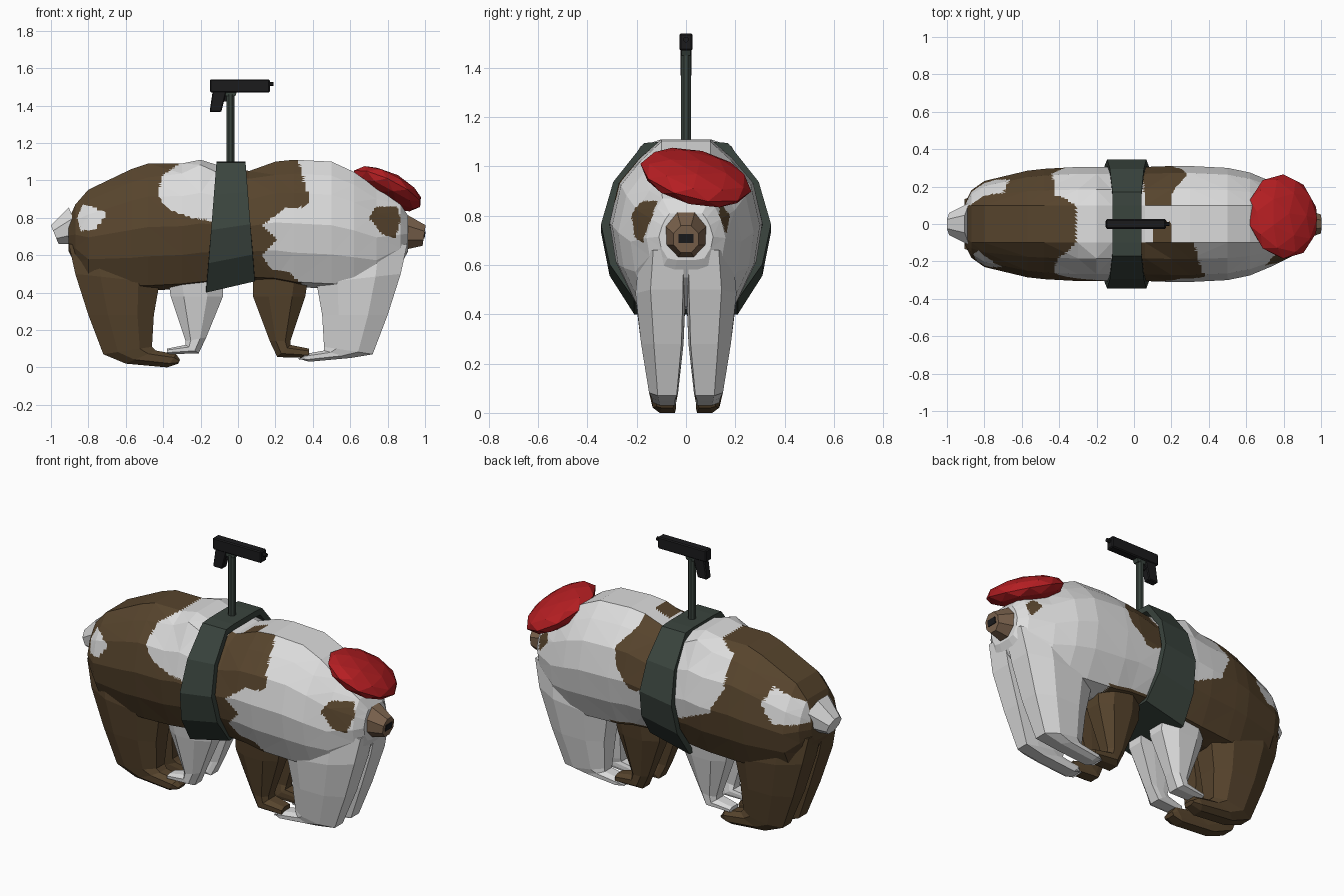
import bpy, bmesh, math
from mathutils import Matrix, Vector

if "Cube" in bpy.data.objects:
    bpy.data.objects.remove(bpy.data.objects["Cube"], do_unlink=True)


def make_material(name, red, green, blue):
    mat = bpy.data.materials.new(name)
    mat.use_nodes = True
    mat.diffuse_color = (red, green, blue, 1)
    mat.node_tree.nodes["Principled BSDF"].inputs["Base Color"].default_value = (red, green, blue, 1)
    return mat


white = make_material("white fur", .72, .72, .72)
brown = make_material("brown fur", .095, .058, .026)
tan = make_material("tan snout", .2, .125, .075)
red = make_material("red felt", .46, .013, .016)
green = make_material("dark green strap", .042, .058, .048)
black = make_material("black metal", .011, .011, .012)


def finish(name, bm, *materials):
    bmesh.ops.recalc_face_normals(bm, faces=bm.faces)
    mesh = bpy.data.meshes.new(name)
    bm.to_mesh(mesh)
    bm.free()
    for mat in materials:
        mesh.materials.append(mat)
    obj = bpy.data.objects.new(name, mesh)
    bpy.context.collection.objects.link(obj)
    return obj


def loft(bm, rings, capped=True):
    """Skin a row of closed rings that have equal point counts."""
    loops = [[bm.verts.new(point) for point in ring] for ring in rings]
    for first, second in zip(loops, loops[1:]):
        for i in range(len(first)):
            j = (i + 1) % len(first)
            bm.faces.new((first[i], first[j], second[j], second[i]))
    if capped:
        bm.faces.new(loops[0])
        bm.faces.new(loops[-1])


def mirrored(half):
    return half + [(-y, z) for y, z in reversed(half)]


def plate(name, outline, half_width, mat, chamfer=0):
    """Extrude an x-z outline across y, with optional beveled edges."""
    bm = bmesh.new()
    loft(bm, [[(x, y, z) for x, z in outline] for y in (-half_width, half_width)])
    if chamfer:
        bmesh.ops.bevel(bm, geom=bm.edges[:], offset=chamfer, segments=1, affect='EDGES')
    return finish(name, bm, mat)


def tube(name, start, end, size_start, size_end, mat, sides=8):
    """Tapered prism between two points; sizes are the two half extents."""
    start, end = Vector(start), Vector(end)
    side = Vector((0, 1, 0))
    up = (end - start).normalized().cross(side)
    angles = [math.tau * (i + .5) / sides for i in range(sides)]
    bm = bmesh.new()
    loft(bm, [[centre + side * wide * math.cos(a) + up * high * math.sin(a) for a in angles]
              for centre, (wide, high) in ((start, size_start), (end, size_end))])
    return finish(name, bm, mat)


def inside(x, z, outline):
    hit = False
    for (ax, az), (bx, bz) in zip(outline, outline[1:] + outline[:1]):
        if (az > z) != (bz > z) and x < ax + (z - az) * (bx - ax) / (bz - az):
            hit = not hit
    return hit


def body_ring(x, top, low, wide, shoulder=.89):
    """Cross-section with a flat strip along the back and a widest line halfway up."""
    strip = min(.1, wide * .6)
    half = [(strip, 1), ((strip + wide * .88) / 2, shoulder), (wide * .88, .74), (wide, .5),
            (wide * .92, .27), (wide * .68, .04), (wide * .33, 0)]
    return [(x, y, low + z * (top - low)) for y, z in mirrored(half)]


# Body: rings along x, given as x, top, bottom, half width and shoulder height
stations = [
    (-.905, .79, .62, .11), (-.87, .87, .55, .18), (-.8, .95, .44, .23), (-.57, 1.06, .41, .285),
    (-.48, 1.09, .41, .295), (-.3, 1.09, .42, .305, .92), (-.2, 1.11, .43, .305, .96),
    (-.12, 1.085, .44, .305, .94), (.06, 1.05, .46, .305, .93), (.2, 1.1, .45, .31),
    (.3, 1.11, .43, .31), (.5, 1.1, .42, .3), (.62, 1.045, .42, .275), (.74, .96, .43, .225),
    (.87, .87, .55, .16), (.91, .81, .62, .11)]
body = bmesh.new()
loft(body, [body_ring(*station) for station in stations])
bmesh.ops.triangulate(body, faces=body.faces)
bmesh.ops.subdivide_edges(body, edges=body.edges[:], cuts=9, use_grid_fill=True)

# Coat patches, as side outlines in x and z; each later one paints over the former
right_coat = [
    (1, [(-1, 0), (-1, 1.2), (-.31, 1.2), (-.31, 1.09), (-.4, 1.03), (-.43, .93), (-.38, .85),
         (-.25, .8), (-.05, .77), (.02, .8), (.02, 1.2), (.27, 1.2), (.34, 1.06), (.36, .96),
         (.39, .9), (.36, .86), (.25, .85), (.13, .76), (.21, .68), (.13, .6), (.17, .53),
         (.29, .5), (.38, .4), (.38, 0)]),
    (0, [(-.86, .8), (-.83, .87), (-.78, .86), (-.7, .82), (-.76, .74), (-.84, .73)]),
    (1, [(.7, .8), (.74, .86), (.85, .86), (.87, .79), (.84, .69), (.77, .71)])]
left_coat = [
    (1, [(-1, 0), (-1, 1.2), (-.31, 1.2), (-.31, 1.09), (-.42, 1.05), (-.44, .88), (-.36, .73),
         (-.2, .66), (-.05, .6), (0, .4), (0, 0)]),
    (1, [(.1, 1.2), (.2, 1.2), (.2, 1.05), (.28, .95), (.26, .85), (.15, .73), (.04, .76), (.05, 1)]),
    (1, [(.08, .3), (.08, .5), (.35, .47), (.37, .3)]),
    (0, [(-.9, .75), (-.88, .86), (-.7, .93), (-.66, .84), (-.74, .74)]),
    (1, [(.79, .8), (.82, .85), (.87, .8), (.86, .72)])]
for face in body.faces:
    spot = face.calc_center_median()
    if abs(spot.y) < .1 and spot.z > 1 and spot.x > 0:  # narrow half band across the back
        face.material_index = int(.1 < spot.x < .2 and spot.y < .01)
        continue
    for index, outline in (right_coat if spot.y < 0 else left_coat):
        if inside(spot.x, spot.z, outline):
            face.material_index = index
    if abs(spot.y) < .1 and spot.z > .8 and -.9 < spot.x < -.5:
        face.material_index = 1
finish("body", body, white, brown)

# Legs: rings run down the limb and along the foot (heel x, z, toe-side x, z, inner y, outer y)
hind = [(-.905, .66, -.4, .6, 0, .19), (-.87, .5, -.42, .45, .002, .205),
        (-.8, .28, -.45, .28, .01, .182), (-.72, .07, -.46, .11, .032, .15),
        (-.6, .02, -.44, .09, .04, .14), (-.38, 0, -.33, .07, .04, .135), (-.32, .02, -.31, .04, .05, .12)]
fore = [(-x, z + (.03 if z < .05 else 0), -u + .02 * (w < .1), w, near, far)
        for x, z, u, w, near, far in hind]
inner_fore = [(.08, .52, .38, .52, .02, .2), (.08, .38, .36, .38, .03, .18), (.17, .14, .28, .14, .05, .14),
              (.21, .055, .28, .12, .04, .14), (.38, .05, .38, .1, .05, .13)]
inner_hind = [(-x, z + (.02 if z < .2 else 0), -u, w, near, far)
              for x, z, u, w, near, far in inner_fore]


def leg(name, path, side, mat):
    rings = []
    for ax, az, bx, bz, near, far in path:
        trim = (far - near) * .3
        rows = [(0, near + trim / 6), (0, far - trim), (.3, far), (.75, far), (1, far - trim),
                (1, near + trim / 6), (.7, near), (.3, near)]
        rings.append([(ax + (bx - ax) * t, side * y, az + (bz - az) * t) for t, y in rows])
    bm = bmesh.new()
    loft(bm, rings)
    finish(name, bm, mat)


for side, word in ((-1, "right"), (1, "left")):
    leg(word + "_hind_leg", hind, side, brown)
    leg(word + "_fore_leg", fore, side, white)
    leg(word + "_inner_fore_leg", inner_fore, side, brown)
    leg(word + "_inner_hind_leg", inner_hind, side, white)

# Strap: a band around the body that widens downward, with a slanted lower edge
band = mirrored([(.1, 1.1), (.17, 1.095), (.295, .93), (.345, .75), (.31, .58), (.21, .43), (.1, .43)])


def strap_ring(top_x, flare, lift, shrink):
    ring = []
    for y, z in band:
        drop = (1.1 - z) / .67
        ring.append((top_x + flare * drop, y * shrink, .75 + (z - .75) * shrink + lift * drop))
    return ring


back_edge, front_edge = (-.115, -.055, -.03), (.04, .05, .03)
strap = bmesh.new()
loft(strap, [strap_ring(*back_edge, .9), strap_ring(*back_edge, 1), strap_ring(*front_edge, 1),
             strap_ring(*front_edge, .9), strap_ring(*back_edge, .9)], capped=False)
bmesh.ops.remove_doubles(strap, verts=strap.verts, dist=.0001)
finish("strap", strap, green)

# Snout, nose and tail
tube("snout", (.895, 0, .72), (.995, 0, .705), (.092, .102), (.055, .06), tan)
tube("nose", (.97, 0, .712), (1, 0, .707), (.043, .026), (.043, .026), black, sides=4)
tube("tail", (-.865, 0, .757), (-.98, 0, .71), (.122, .115), (.064, .058), white)

# Beret, tilted forward and to the left
cap = bmesh.new()
bmesh.ops.create_icosphere(cap, subdivisions=2, radius=1)
cap.transform(Matrix.Translation((.797, .04, .955)) @ Matrix.Rotation(math.radians(-14), 4, 'X')
              @ Matrix.Rotation(math.radians(25), 4, 'Y') @ Matrix.Diagonal((.205, .232, .078, 1)))
finish("beret", cap, red)

# Post and mounted pistol
tube("post", (-.04, 0, 1.06), (-.04, 0, 1.46), (.022, .022), (.022, .022), green)
plate("post_bracket", [(-.065, 1.45), (-.015, 1.45), (-.005, 1.475), (-.075, 1.475)], .018, green)
plate("pistol_slide", [(-.15, 1.47), (.17, 1.47), (.17, 1.54), (-.15, 1.54)], .026, black, chamfer=.006)
plate("pistol_grip", [(-.152, 1.365), (-.09, 1.365), (-.06, 1.48), (-.135, 1.48)], .022, black, chamfer=.005)
plate("trigger_guard", [(-.085, 1.425), (-.06, 1.42), (-.01, 1.475), (-.075, 1.475)], .008, black)
tube("pistol_barrel", (.16, 0, 1.515), (.19, 0, 1.515), (.012, .012), (.012, .012), black)
